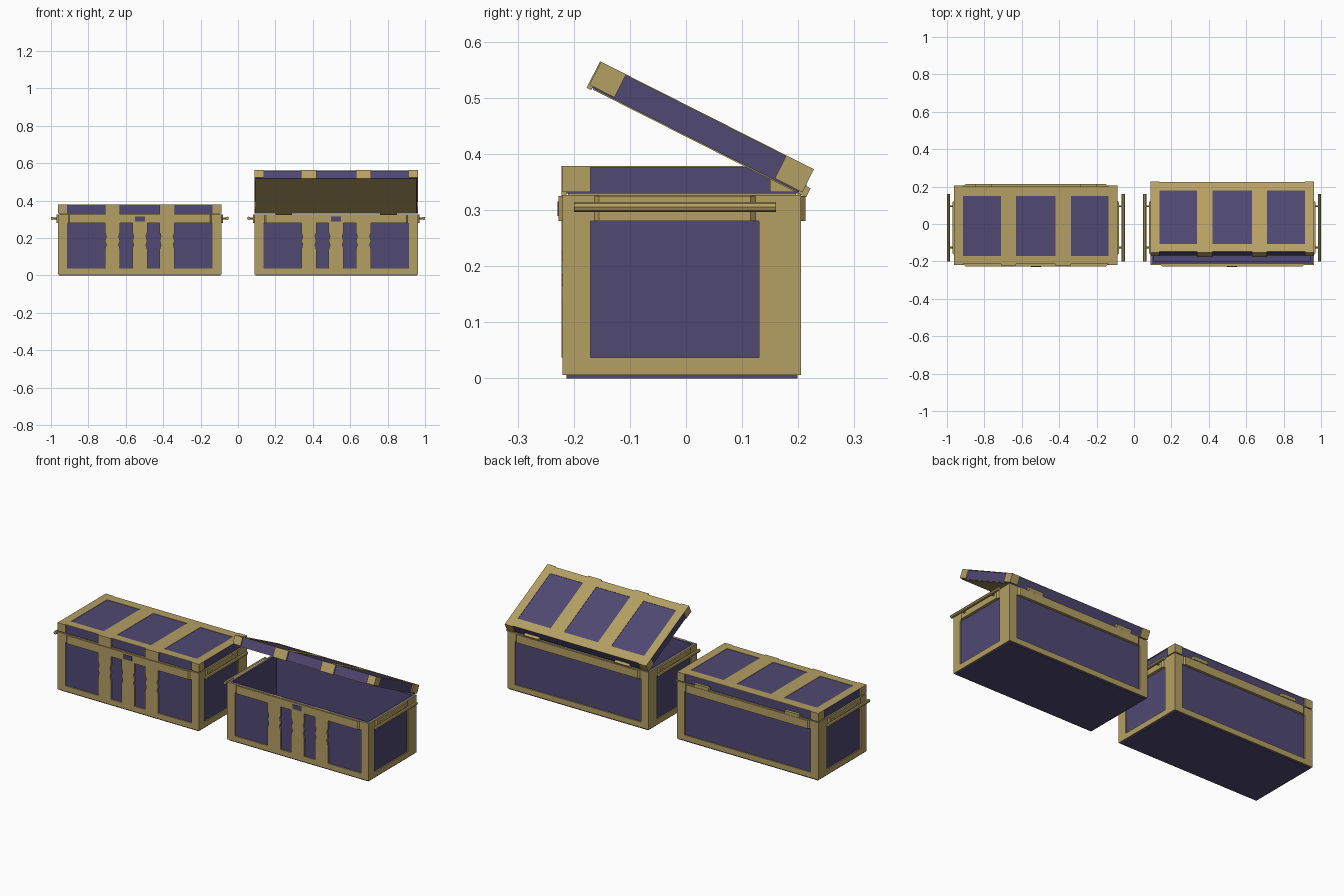
import bpy, bmesh, math
from mathutils import Matrix, Vector

if "Cube" in bpy.data.objects:
    bpy.data.objects.remove(bpy.data.objects["Cube"])


def material(name, rgb):
    m = bpy.data.materials.new(name)
    m.diffuse_color = (*rgb, 1)
    m.use_nodes = True
    m.node_tree.nodes["Principled BSDF"].inputs["Base Color"].default_value = m.diffuse_color
    return m


PURPLE = material("purple_panel", (0.08, 0.065, 0.17))
GOLD = material("gold_trim", (0.46, 0.35, 0.125))


def finish(name, bm, mat, M):
    bmesh.ops.recalc_face_normals(bm, faces=bm.faces)
    bm.transform(M)
    me = bpy.data.meshes.new(name)
    bm.to_mesh(me)
    bm.free()
    me.materials.append(mat)
    ob = bpy.data.objects.new(name, me)
    bpy.context.collection.objects.link(ob)
    return ob


def add_box(bm, x0, x1, y0, y1, z0, z1):
    c = Matrix.Translation(((x0 + x1) / 2, (y0 + y1) / 2, (z0 + z1) / 2))
    bmesh.ops.create_cube(bm, size=1, matrix=c @ Matrix.Diagonal((x1 - x0, y1 - y0, z1 - z0, 1)))


def boxes(name, items, mat, M, mirror=()):
    """Boxes in one mesh; items in mirror are repeated on the -x side."""
    bm = bmesh.new()
    for b in items:
        add_box(bm, *b)
    for b in mirror:
        add_box(bm, *b)
        add_box(bm, -b[1], -b[0], *b[2:])
    return finish(name, bm, mat, M)


def prism(name, pts, axis_u, axis_v, depth, mat, M):
    """Extrude a flat outline given in the plane of two axes."""
    bm = bmesh.new()
    u, v = Vector(axis_u), Vector(axis_v)
    f = bm.faces.new([bm.verts.new(u * a + v * b) for a, b in pts])
    r = bmesh.ops.extrude_face_region(bm, geom=[f])
    bmesh.ops.translate(bm, vec=depth, verts=[g for g in r["geom"] if isinstance(g, bmesh.types.BMVert)])
    return finish(name, bm, mat, M)


def band(name, a, b, base, out, along, outward, M):
    """Raised rim band with chamfered ends, between z 0.28 and 0.325."""
    t = 0.015
    pts = [(a, base), (b, base), (b - t, out), (a + t, out)]
    return prism(name, pts, along, outward, (0, 0, 0.045), GOLD, M @ Matrix.Translation((0, 0, 0.28)))


def rod(name, p, q, r, M):
    p, q = Vector(p), Vector(q)
    bm = bmesh.new()
    rot = (q - p).to_track_quat('Z', 'Y').to_matrix().to_4x4()
    bmesh.ops.create_cone(bm, cap_ends=True, segments=8, radius1=r, radius2=r, depth=(q - p).length,
                          matrix=Matrix.Translation((p + q) / 2) @ rot)
    return finish(name, bm, GOLD, M)


W, F, B = 0.4375, -0.22, 0.205          # outer half width, front, back
CW, CF, CB = 0.431, -0.213, 0.199       # purple core
TOP, LID = 0.327, 0.378
X, Y = (1, 0, 0), (0, 1, 0)


def strap(name, cx, z0, z1, M):
    """Front strap with a pinched waist."""
    h, n = 0.04, 0.031
    side = [(h, z0), (h, 0.13), (n, 0.155), (h, 0.185), (n, 0.215), (h, 0.235), (h, z1)]
    side = [(h, z0), (h, 0.14), (n + .002, 0.165), (h, 0.185), (n + .002, 0.21), (h, 0.23), (h, z1)]
    pts = [(cx + x, z) for x, z in side] + [(cx - x, z) for x, z in reversed(side)]
    prism(name, pts, X, (0, 0, 1), (0, 0.012, 0), GOLD, M @ Matrix.Translation((0, -0.222, 0)))


def chest(tag, cx, angle):
    M = Matrix.Translation((cx, 0, 0))
    # hollow body
    t = 0.012
    boxes(tag + "_body", [(-CW, CW, CF, CB, 0, t), (-CW, CW, CF, CF + t, t, TOP), (-CW, CW, CB - t, CB, t, TOP)],
          PURPLE, M, [(CW - t, CW, CF + t, CB - t, t, TOP)])
    # frame strips on the four sides
    z0, z1 = 0.006, 0.037
    frame = [(-0.39, 0.39, y0, y1, a, b) for y0, y1 in ((F, CF), (CB, B)) for a, b in ((z0, z1), (0.28, TOP))]
    corner = [(0.39, W, F, CF, z0, TOP), (0.39, W, CB, B, z0, TOP),
              (CW, W, CF, -0.17, z0, TOP), (CW, W, 0.13, CB, z0, TOP),
              (CW, W, -0.17, 0.13, z0, z1), (CW, W, -0.17, 0.13, 0.28, TOP)]
    boxes(tag + "_body_frame", frame, GOLD, M, corner)
    # raised rim bands
    band(tag + "_back_band", -0.39, 0.39, CB, 0.213, X, Y, M)
    for s, n in ((-1, "left"), (1, "right")):
        band(f"{tag}_{n}_band", -0.17, 0.13, CW, 0.446, Y, (s, 0, 0), M)
        # carrying handle
        rod(f"{tag}_{n}_handle_bar", (s * 0.467, -0.2, 0.305), (s * 0.467, 0.16, 0.305), 0.009, M)
        for i, y in enumerate((-0.125, 0.095)):
            rod(f"{tag}_{n}_handle_post_{i}", (s * 0.43, y, 0.305), (s * 0.467, y, 0.305), 0.005, M)
    band(tag + "_front_band", -0.39, 0.39, CF, -0.227, X, Y, M)
    # front straps and lock plate
    strap(tag + "_left_strap", -0.146, z1, TOP, M)
    strap(tag + "_middle_strap", 0, z1, 0.28, M)
    strap(tag + "_right_strap", 0.146, z1, TOP, M)
    boxes(tag + "_lock_plate", [(-0.027, 0.027, -0.229, -0.22, 0.289, 0.315)], PURPLE, M)

    # lid, swung about its back lower edge
    h = Vector((0, B, TOP))
    L = M @ Matrix.Translation(h) @ Matrix.Rotation(-angle, 4, 'X') @ Matrix.Translation(-h)
    boxes(tag + "_lid", [(-CW, CW, CF, CB, TOP + 0.002, LID - 0.002)], PURPLE, L)
    boxes(tag + "_lid_lining", [(-CW + .003, CW - .003, CF + .003, CB - .003, TOP, TOP + 0.002)], GOLD, L)
    a, b = 0.332, LID - 0.002
    top = [(-0.39, 0.39, F + .005, -0.17, b, LID), (-0.39, 0.39, 0.15, B - .004, b, LID)]
    mir = [(0.39, W, F, B, b, LID), (0.105, 0.187, -0.17, 0.15, b, LID),
           (0.105, 0.187, F - .002, CF, TOP - .002, LID),
           (0.39, W, F, CF, a, b), (0.39, W, CB, B, a, b),
           (CW, W, CF, -0.17, a, b), (CW, W, 0.15, CB, a, b)]
    boxes(tag + "_lid_frame", top, GOLD, L, mir)
    # hinges
    boxes(tag + "_hinges", [], GOLD, L, [(0.235, 0.325, CB, 0.215, TOP, 0.345)])


chest("closed_chest", -0.525, 0)
chest("open_chest", 0.525, math.radians(26.8))
